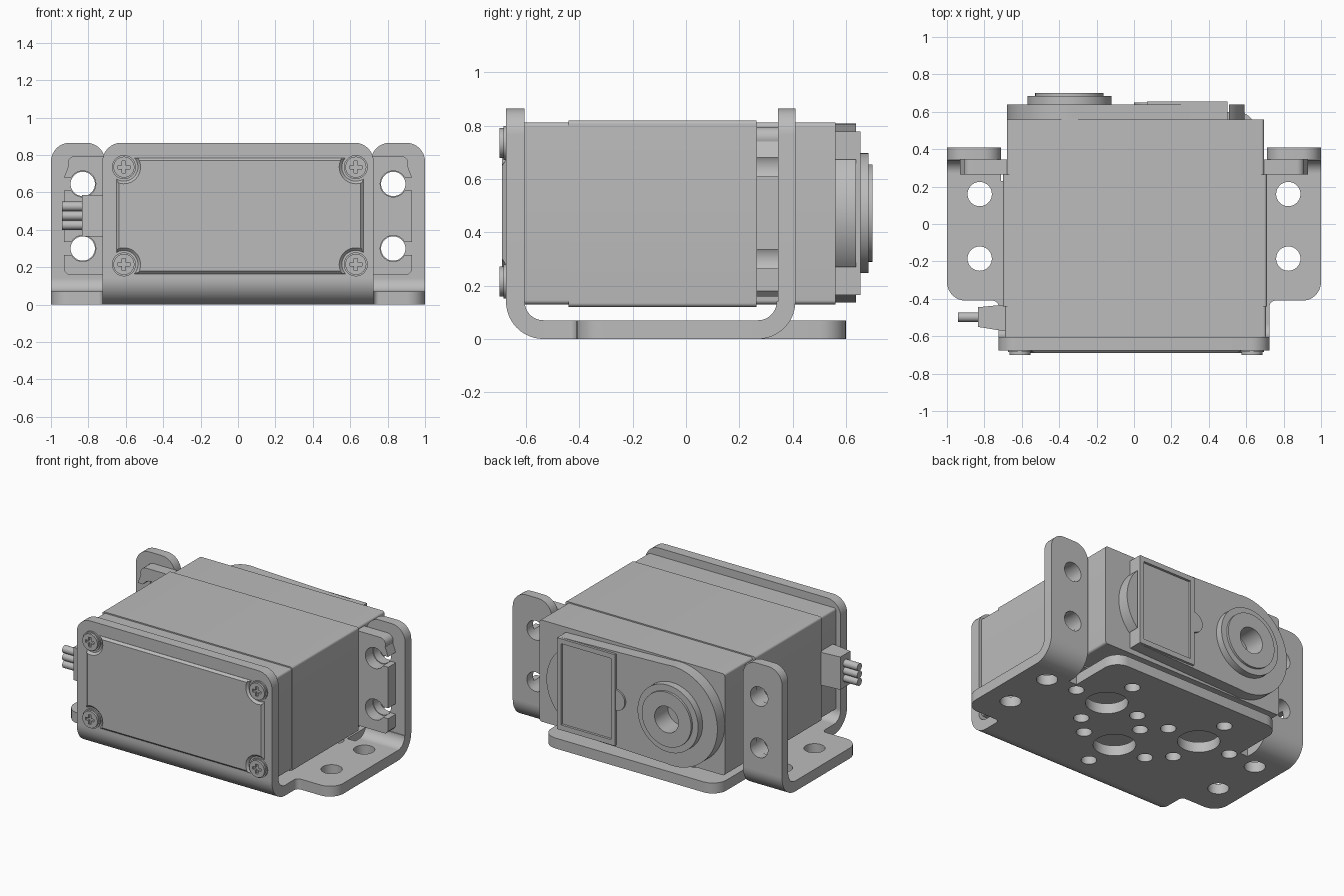
import bpy, bmesh
from math import sin, cos, tan, pi, radians, atan2
from mathutils import Vector

if "Cube" in bpy.data.objects:
    bpy.data.objects.remove(bpy.data.objects["Cube"])

grey = bpy.data.materials.new("mid_grey")
grey.use_nodes = True
grey.diffuse_color = (0.5, 0.5, 0.5, 1)
grey.node_tree.nodes["Principled BSDF"].inputs["Base Color"].default_value = (0.5, 0.5, 0.5, 1)


def arc(cx, cy, r, start, end, n=20):
    """Points on an arc, angles in degrees."""
    angles = [radians(start + (end - start) * i / n) for i in range(n + 1)]
    return [(cx + r * cos(a), cy + r * sin(a)) for a in angles]


def circle(cx, cy, r, n=40):
    return arc(cx, cy, r, 0, 360, n)[:-1]


def rounded(corners, n=8):
    """Polygon from (x, y) or (x, y, radius) corners."""
    out = []
    for i, c in enumerate(corners):
        p = Vector(c[:2])
        if len(c) == 2:
            out.append(tuple(p))
            continue
        d1 = (Vector(corners[i - 1][:2]) - p).normalized()
        d2 = (Vector(corners[(i + 1) % len(corners)][:2]) - p).normalized()
        half = d1.angle(d2) / 2
        centre = p + (d1 + d2).normalized() * (c[2] / sin(half))
        v0 = p + d1 * (c[2] / tan(half)) - centre
        v1 = p + d2 * (c[2] / tan(half)) - centre
        a0 = atan2(v0.y, v0.x)
        sweep = (atan2(v1.y, v1.x) - a0 + pi) % (2 * pi) - pi
        out += [(centre.x + c[2] * cos(a0 + sweep * k / n),
                 centre.y + c[2] * sin(a0 + sweep * k / n)) for k in range(n + 1)]
    return out


def rect(x0, x1, y0, y1, r=0.0):
    pts = [(x0, y0), (x1, y0), (x1, y1), (x0, y1)]
    return rounded([p + (r,) for p in pts]) if r else pts


def mirrored(half):
    """Close a half outline by reflecting it across x = 0."""
    return half + [(-p[0],) + tuple(p[1:]) for p in reversed(half)]


def flip(loop):
    return [(-x, y) for x, y in loop]


AXES = {"xy": lambda u, v, w: (u, v, w),
        "xz": lambda u, v, w: (u, w, v),
        "yz": lambda u, v, w: (w, u, v)}


def plate(name, plane, lo, hi, *loops, bevel=0.0, steps=0):
    """Extrude an outline, with further loops as holes, from lo to hi."""
    curve = bpy.data.curves.new(name, "CURVE")
    curve.dimensions = "2D"
    curve.fill_mode = "BOTH"
    curve.extrude = (hi - lo) / 2 - bevel
    curve.bevel_depth = bevel
    curve.bevel_resolution = steps
    curve.offset = -bevel
    for loop in loops:
        s = curve.splines.new("POLY")
        s.points.add(len(loop) - 1)
        for pt, (u, v) in zip(s.points, loop):
            pt.co = (u, v, 0, 1)
        s.use_cyclic_u = True
    temp = bpy.data.objects.new(name + "_outline", curve)
    bpy.context.collection.objects.link(temp)
    deps = bpy.context.evaluated_depsgraph_get()
    mesh = bpy.data.meshes.new_from_object(temp.evaluated_get(deps))
    bpy.data.objects.remove(temp)
    bm = bmesh.new()
    bm.from_mesh(mesh)
    for v in bm.verts:
        v.co = AXES[plane](v.co.x, v.co.y, v.co.z + (lo + hi) / 2)
    bmesh.ops.remove_doubles(bm, verts=bm.verts, dist=0.0002)
    bmesh.ops.recalc_face_normals(bm, faces=bm.faces)
    bm.to_mesh(mesh)
    bm.free()
    mesh.name = name
    mesh.materials.clear()
    mesh.materials.append(grey)
    ob = bpy.data.objects.new(name, mesh)
    bpy.context.collection.objects.link(ob)
    bpy.ops.object.select_all(action="DESELECT")
    ob.select_set(True)
    bpy.context.view_layer.objects.active = ob
    bpy.ops.object.shade_smooth_by_angle(angle=radians(30))
    return ob


# Bracket base with lightening holes, each ringed by four small ones
base = rounded(mirrored([(0.725, -0.535), (0.725, -0.41, 0.03), (1, -0.41, 0.1),
                         (1, 0.27), (0.71, 0.27), (0.71, 0.23), (0.65, 0.23),
                         (0.65, 0.6, 0.1)]))
holes = [circle(s * 0.825, y, 0.065) for s in (1, -1) for y in (0.16, -0.185)]
for cx, cy in ((-0.365, 0.177), (0.365, 0.177), (0, -0.185)):
    holes.append(circle(cx, cy, 0.13))
    for dx, dy in ((1, 0), (-1, 0), (0, 1), (0, -1)):
        holes.append(circle(cx + dx * 0.242, cy + dy * 0.242, 0.048, 24))
plate("bracket_base", "xy", 0, 0.07, base, *holes)

# Bracket front wall and its bend
plate("bracket_front_bend", "yz", -0.725, 0.725,
      arc(-0.535, 0.14, 0.14, 180, 270) + arc(-0.535, 0.14, 0.07, 270, 180))
plate("bracket_front_wall", "xz", -0.675, -0.605,
      rounded(mirrored([(0.725, 0.14), (0.725, 0.865, 0.1)])))

# Bracket rear tabs and the slotted servo ears in front of them
HOLE_X, HOLE_Z = 0.83, (0.645, 0.3)
tab = rounded([(0.71, 0.14), (1, 0.14), (1, 0.865, 0.1), (0.71, 0.865, 0.1)])
ear = rounded([(0.67, 0.16), (0.67, 0.795), (0.93, 0.795, 0.04)][::1])
for z in HOLE_Z:
    ear += [(0.93, z + 0.035)] + arc(HOLE_X, z, 0.07, 30, 330) + [(0.93, z - 0.035)]
ear += [(0.93, 0.18), (0.91, 0.16)]
bend = arc(0.27, 0.14, 0.14, -90, 0) + arc(0.27, 0.14, 0.07, 0, -90)
tab_holes = [circle(HOLE_X, z, 0.065) for z in HOLE_Z]
for side, s in (("left", 1), ("right", -1)):
    loops = [tab, *tab_holes] if s > 0 else [flip(l) for l in (tab, *tab_holes)]
    plate(side + "_tab", "xz", 0.345, 0.41, *loops)
    plate(side + "_tab_bend", "yz", min(s * 0.71, s), max(s * 0.71, s), bend)
    plate(side + "_ear", "xz", 0.265, 0.345, ear if s > 0 else flip(ear))

# Servo case in three sections
plate("case_front", "xz", -0.605, -0.44, rect(-0.69, 0.705, 0.13, 0.812, 0.015))
plate("case_middle", "xz", -0.44, 0.265, rect(-0.70, 0.71, 0.12, 0.82, 0.015))
plate("case_rear", "xz", 0.265, 0.56, rect(-0.68, 0.695, 0.13, 0.812, 0.015))

# Front cover with chamfered edge, scooped around the screws
SX, SZ, MX, MZ = 0.62, 0.26, 0.01, 0.475
quarter = arc(SX, SZ, 0.075, -58, -222, 16)
cover = quarter + flip(quarter[::-1])
cover += [(-x, -z) for x, z in cover]
plate("front_cover", "xz", -0.69, -0.63, [(x + MX, z + MZ) for x, z in cover], bevel=0.014)

# Cross-head screws
for i, sx in enumerate((-1, 1)):
    for j, sz in enumerate((-1, 1)):
        cx, cz = MX + sx * SX, MZ + sz * SZ
        a, b = 0.032, 0.009
        cross = [(a, -b), (a, b), (b, b), (b, a), (-b, a), (-b, b), (-a, b), (-a, -b),
                 (-b, -b), (-b, -a), (b, -a), (b, -b)]
        cross = [(cx + u, cz + v) for u, v in cross]
        tag = "screw_%d%d" % (i, j)
        plate(tag + "_rim", "xz", -0.685, -0.66, circle(cx, cz, 0.064))
        plate(tag + "_dome", "xz", -0.70, -0.683, circle(cx, cz, 0.056), cross)

# Gear housing on the back: round end blending into a straight-sided end
HX, HZ = -0.345, 0.472
bore = circle(HX, HZ, 0.088)
housing = arc(HX, HZ, 0.335, 82, 278, 48) + [(0.5, 0.165), (0.5, 0.778)]
plate("gear_housing", "xz", 0.555, 0.638, housing, bore)
plate("housing_end", "xz", 0.555, 0.638, arc(0.3, HZ, 0.29, -44, 44))
plate("label_frame", "xz", 0.56, 0.654, rect(0.07, 0.5, 0.165, 0.778),
      rect(0.1, 0.47, 0.2, 0.745))
plate("frame_bump", "xz", 0.56, 0.65, arc(0.07, HZ, 0.07, 90, 270))

# Output shaft
plate("shaft_flange", "xz", 0.63, 0.685, circle(HX, HZ, 0.225, 64), bore)
plate("shaft_collar", "xz", 0.68, 0.70, circle(HX, HZ, 0.183, 64), bore)

# Cable socket and three wires
plate("cable_socket", "xy", 0.365, 0.585,
      [(-0.68, -0.575), (-0.68, -0.43), (-0.835, -0.445), (-0.835, -0.55)])
for i in range(3):
    plate("wire_%d" % (i + 1), "yz", -0.94, -0.83,
          circle(-0.498, 0.425 + i * 0.05, 0.025, 20))
